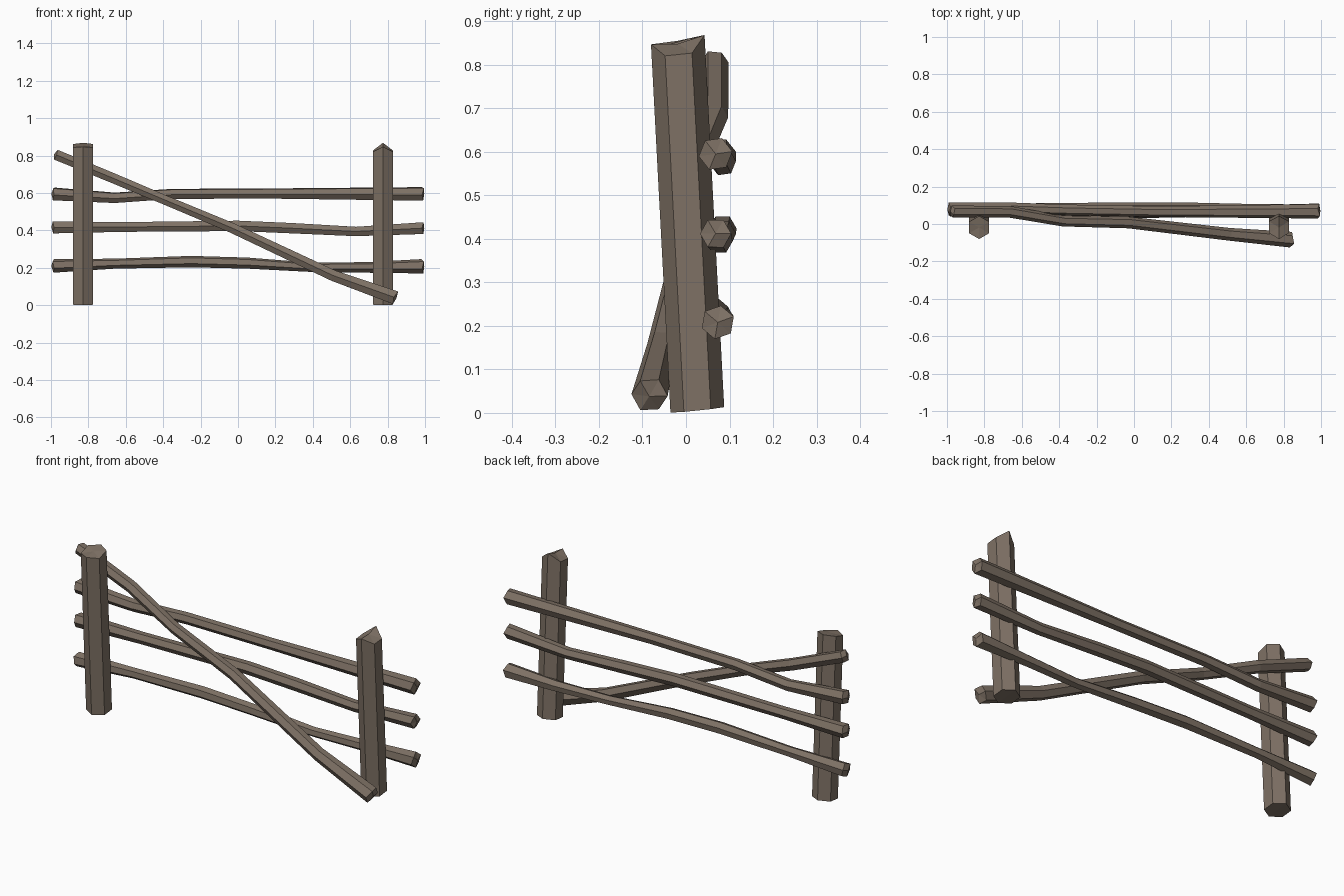
import bpy
import bmesh
from math import cos, sin, tau, radians
from mathutils import Vector

cube = bpy.data.objects.get("Cube")
if cube:
    bpy.data.objects.remove(cube)

SIDES = 6
wood = bpy.data.materials.new("weathered_wood")
wood.use_nodes = True
colour = (0.21, 0.166, 0.13, 1)
wood.diffuse_color = colour
shader = next(n for n in wood.node_tree.nodes if n.type == "BSDF_PRINCIPLED")
shader.inputs["Base Color"].default_value = colour
shader.inputs["Roughness"].default_value = 0.9


def timber(name, path, radii, roll=0, start=(0,) * 7, end=(0,) * 7):
    """Six-sided rough timber along a path; start/end push the cut corners
    (and the cut's centre, last value) along the timber."""
    pts = [Vector(p) for p in path]
    bm = bmesh.new()
    rings, hubs = [], []
    last = len(pts) - 1
    for i, (p, r) in enumerate(zip(pts, radii)):
        t = (pts[min(i + 1, last)] - pts[max(i - 1, 0)]).normalized()
        u = Vector((0, 1, 0))
        u = (u - t * u.dot(t)).normalized()
        v = t.cross(u)
        push = start if i == 0 else end if i == last else (0,) * 7
        ring = []
        for k in range(SIDES):
            a = tau * k / SIDES + radians(roll)
            ring.append(bm.verts.new(p + (u * cos(a) + v * sin(a)) * r + t * push[k]))
        rings.append(ring)
        if i in (0, last):
            hubs.append(bm.verts.new(p + t * push[6]))
    for a, b in zip(rings, rings[1:]):
        for k in range(SIDES):
            n = (k + 1) % SIDES
            bm.faces.new((a[k], a[n], b[n], b[k]))
    # Faceted cut ends
    for k in range(SIDES):
        n = (k + 1) % SIDES
        bm.faces.new((rings[0][n], rings[0][k], hubs[0]))
        bm.faces.new((rings[-1][k], rings[-1][n], hubs[1]))
    bmesh.ops.recalc_face_normals(bm, faces=bm.faces)
    mesh = bpy.data.meshes.new(name)
    bm.to_mesh(mesh)
    bm.free()
    mesh.materials.append(wood)
    obj = bpy.data.objects.new(name, mesh)
    bpy.context.collection.objects.link(obj)
    return obj


# Leaning posts with roughly hewn tops
for name, x, top in (
    ("right_post", -0.828, (0.025, 0.02, 0.005, 0.01, 0.005, 0.02, 0.015)),
    ("left_post", 0.775, (0.025, -0.015, -0.018, 0.01, -0.018, -0.015, 0.008)),
):
    timber(name, [(x, 0.026, 0.007), (x, -0.018, 0.84)], (0.062, 0.062),
           start=(0.003, 0, -0.003, -0.003, -0.003, 0, 0), end=top)

# Crooked horizontal rails
cut_a = (0, 0.008, 0, 0.006, 0.002, 0.01, -0.008)
cut_b = (0, -0.008, 0.004, -0.006, 0, -0.01, 0.006)
timber("top_rail",
       [(-0.99, 0.078, 0.595), (-0.66, 0.085, 0.574), (-0.35, 0.075, 0.595),
        (0.15, 0.066, 0.597), (0.99, 0.068, 0.595)],
       (0.037, 0.030, 0.029, 0.029, 0.039), 8, cut_a, cut_b)
timber("middle_rail",
       [(-0.99, 0.078, 0.416), (-0.62, 0.08, 0.418), (0.0, 0.084, 0.424),
        (0.28, 0.083, 0.412), (0.63, 0.078, 0.394), (0.99, 0.068, 0.412)],
       (0.037, 0.030, 0.032, 0.032, 0.029, 0.036), 0, cut_a, cut_b)
timber("bottom_rail",
       [(-0.99, 0.075, 0.21), (-0.66, 0.078, 0.222), (-0.25, 0.068, 0.233),
        (0.05, 0.06, 0.225), (0.4, 0.062, 0.202), (0.7, 0.075, 0.202),
        (0.99, 0.073, 0.208)],
       (0.037, 0.027, 0.031, 0.030, 0.025, 0.029, 0.039), 20, cut_a, cut_b)

# Fallen rail leaning diagonally across the front
timber("diagonal_rail",
       [(-0.975, 0.066, 0.805), (-0.67, 0.066, 0.68), (-0.38, 0.016, 0.558),
        (-0.03, 0.008, 0.412), (0.51, -0.055, 0.158), (0.842, -0.084, 0.04)],
       (0.032, 0.031, 0.029, 0.031, 0.034, 0.042), 0, cut_a, cut_b)
